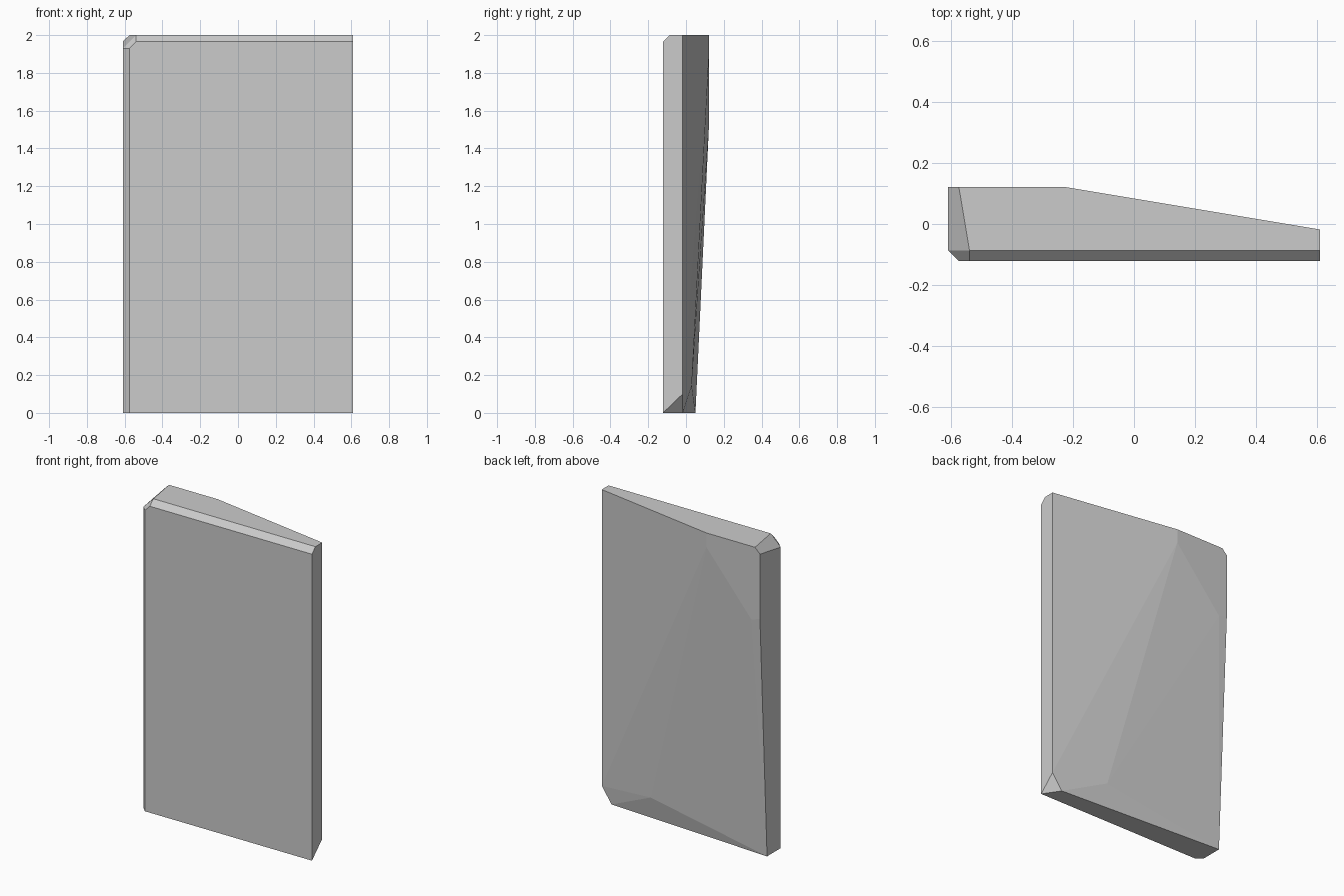
import bpy, bmesh
from math import radians

if "Cube" in bpy.data.objects:
    bpy.data.objects.remove(bpy.data.objects["Cube"])

X, Y, H, C = 0.61, 0.122, 2.0, 0.035   # half width, half depth, height, chamfer
F = -Y + C                             # front chamfer's rear line

# Chipped slab: convex block described by its outline at each level
bottom = [(X, -Y, 0), (-X + C, -Y, 0), (-X, F, 0), (-X, 0.05, 0), (0.54, -0.017, 0)]
lower_back = [(X, -0.018, 0.1), (0.23, 0.03, 0.145)]
upper_back = [(-0.55, Y, 1.53), (-X, Y, 1.55), (-0.23, Y, 1.91)]
front_rim = [(X, -Y, H - C), (-X + 2 * C, -Y, H - C), (-X + C, -Y, H - 2 * C)]
left_rim = [(-X, F, H - 2 * C), (-X, Y, H - C)]
top = [(X, F, H), (X, -0.018, H), (-0.23, Y, H), (-X + C, Y, H), (-X + 2 * C, F, H)]

bm = bmesh.new()
for p in bottom + lower_back + upper_back + front_rim + left_rim + top:
    bm.verts.new(p)
bmesh.ops.convex_hull(bm, input=bm.verts)

# Merge coplanar triangles into clean flat facets
bmesh.ops.dissolve_limit(bm, angle_limit=radians(0.4), verts=bm.verts, edges=bm.edges)
bmesh.ops.recalc_face_normals(bm, faces=bm.faces)

mesh = bpy.data.meshes.new("stone_slab")
bm.to_mesh(mesh)
bm.free()
bpy.context.collection.objects.link(bpy.data.objects.new("stone_slab", mesh))
